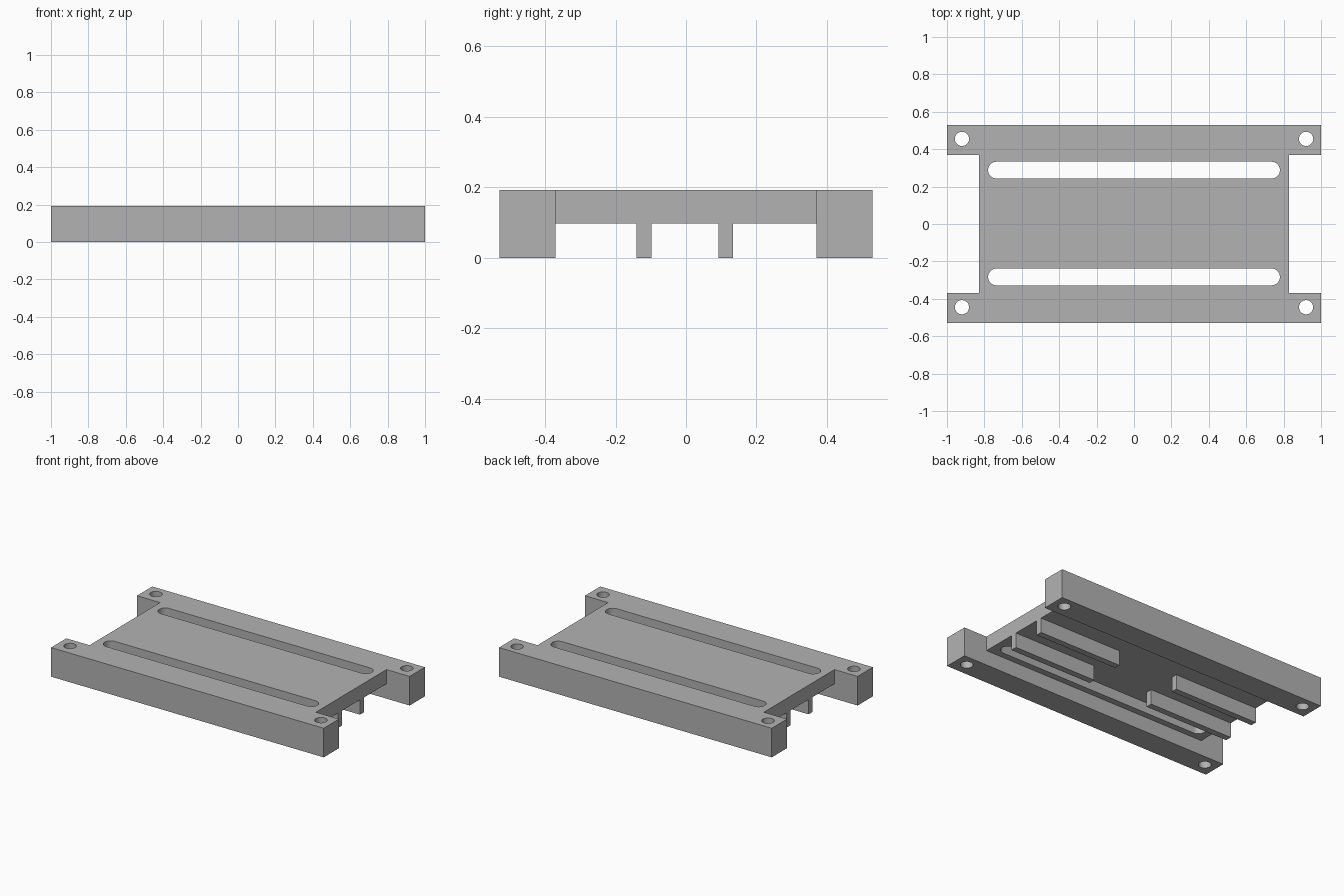
import bpy, bmesh
from math import cos, sin, pi

cube = bpy.data.objects.get("Cube")
if cube:
    bpy.data.objects.remove(cube, do_unlink=True)

HEIGHT, DECK_BOTTOM = 0.193, 0.098
HALF_LENGTH, HALF_WIDTH = 1.0, 0.53
DECK_HALF, RAIL_INNER = 0.83, 0.37

grey = bpy.data.materials.new("plain grey")
grey.use_nodes = True
grey.diffuse_color = (0.45, 0.45, 0.45, 1)
grey.node_tree.nodes["Principled BSDF"].inputs["Base Color"].default_value = grey.diffuse_color


def prism(name, outline, low, high, axis="z"):
    """Extrude an outline along z (points are x, y) or along x (points are y, z)."""
    place = (lambda a, b, t: (a, b, t)) if axis == "z" else (lambda a, b, t: (t, a, b))
    bm = bmesh.new()
    face = bm.faces.new([bm.verts.new(place(a, b, low)) for a, b in outline])
    side = bmesh.ops.extrude_face_region(bm, geom=[face])["geom"]
    moved = [v for v in side if isinstance(v, bmesh.types.BMVert)]
    bmesh.ops.translate(bm, verts=moved, vec=place(0, 0, high - low))
    bmesh.ops.recalc_face_normals(bm, faces=bm.faces)
    mesh = bpy.data.meshes.new(name)
    bm.to_mesh(mesh)
    bm.free()
    mesh.materials.append(grey)
    obj = bpy.data.objects.new(name, mesh)
    bpy.context.collection.objects.link(obj)
    return obj


def rectangle(x0, x1, y0, y1):
    return [(x0, y0), (x1, y0), (x1, y1), (x0, y1)]


def stadium(x, y, half_straight, radius, steps=16):
    """Rounded slot outline; a circle when the straight part is zero."""
    points = []
    for sign, start in ((1, -pi / 2), (-1, pi / 2)):
        last = steps + 1 if half_straight else steps
        for i in range(last):
            a = start + pi * i / steps
            points.append((x + sign * half_straight + radius * cos(a), y + radius * sin(a)))
    return points


# Body: a channel section with a rail along each long side
section = [(-HALF_WIDTH, 0), (-RAIL_INNER, 0), (-RAIL_INNER, DECK_BOTTOM),
           (RAIL_INNER, DECK_BOTTOM), (RAIL_INNER, 0), (HALF_WIDTH, 0),
           (HALF_WIDTH, HEIGHT), (-HALF_WIDTH, HEIGHT)]
body = prism("mounting_plate", section, -HALF_LENGTH, HALF_LENGTH, axis="x")

# End notches, long slots and corner screw holes
cuts = [stadium(0, y, 0.735, 0.045) for y in (-0.283, 0.288)]
for s in (-1, 1):
    x0, x1 = sorted((s * DECK_HALF, s * 1.2))
    cuts.append(rectangle(x0, x1, -RAIL_INNER, RAIL_INNER))
    cuts += [stadium(s * 0.92, y, 0, 0.038) for y in (-0.445, 0.455)]

cutters = []
for outline in cuts:
    cutter = prism("cutter", outline, -0.1, 0.3)
    cutter.hide_render = True
    cutters.append(cutter)
    cut = body.modifiers.new("cut", "BOOLEAN")
    cut.operation, cut.solver, cut.object = "DIFFERENCE", "EXACT", cutter

# Bake the cuts and discard the cutters
graph = bpy.context.evaluated_depsgraph_get()
cut_mesh = bpy.data.meshes.new_from_object(body.evaluated_get(graph))
body.modifiers.clear()
body.data = cut_mesh
for cutter in cutters:
    bpy.data.objects.remove(cutter, do_unlink=True)

# Four support ribs under the deck
for end, x0, x1 in (("left", 0.225, DECK_HALF), ("right", -DECK_HALF, -0.215)):
    for row, y0, y1 in (("front", -0.14, -0.098), ("back", 0.092, 0.133)):
        prism(f"rib_{row}_{end}", rectangle(x0, x1, y0, y1), 0, DECK_BOTTOM)

# Smooth walls in the slots and holes, sharp edges elsewhere
bpy.ops.object.select_all(action="DESELECT")
body.select_set(True)
bpy.context.view_layer.objects.active = body
bpy.ops.object.shade_smooth_by_angle()
